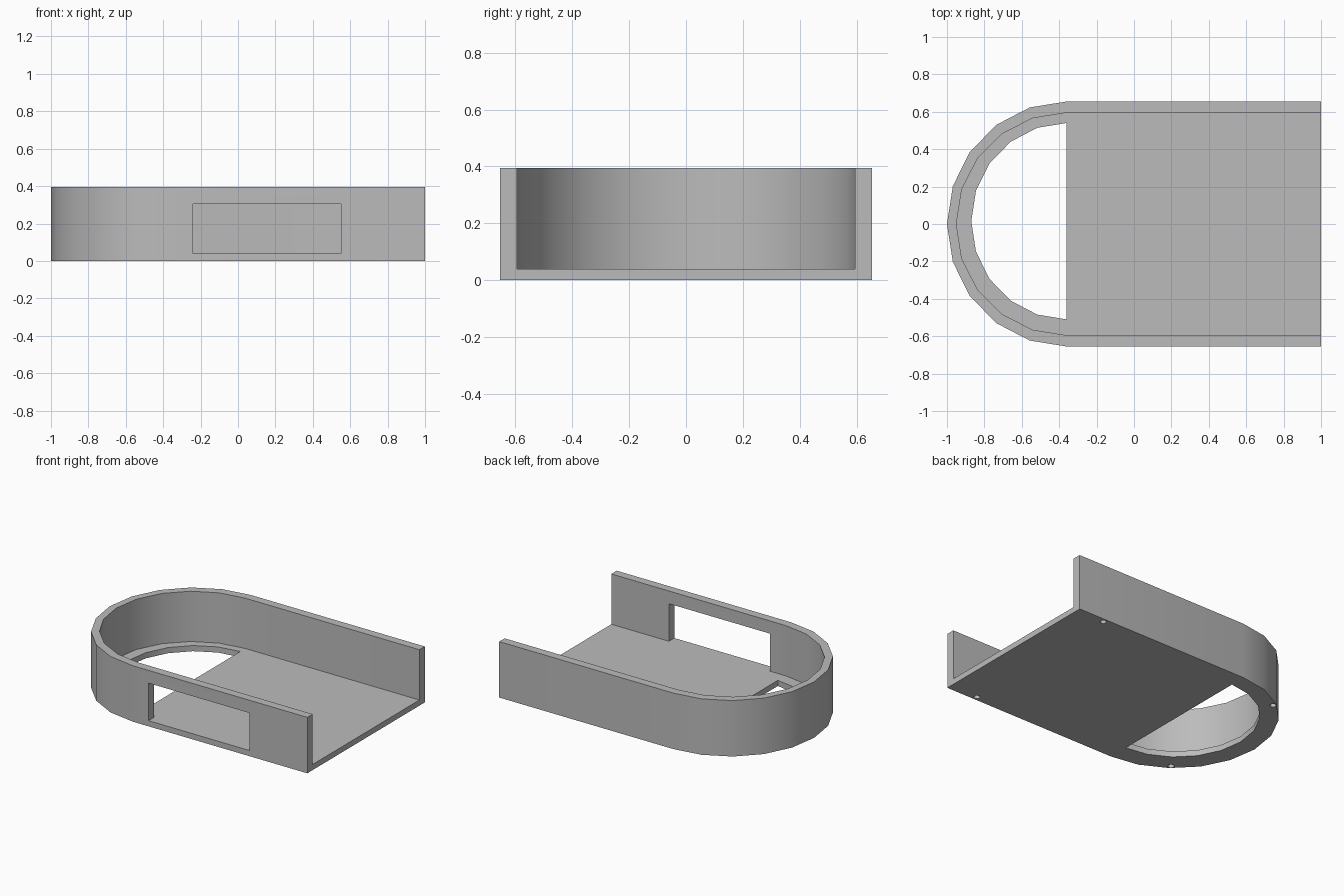
import bpy, bmesh
from math import cos, sin, pi, radians

cube = bpy.data.objects.get("Cube")
if cube:
    bpy.data.objects.remove(cube, do_unlink=True)

BEND_X, FLOOR, HEIGHT = -0.36, 0.04, 0.395

grey = bpy.data.materials.new("plain grey")
grey.use_nodes = True
COLOUR = (0.5, 0.5, 0.5, 1)
grey.diffuse_color = COLOUR
grey.node_tree.nodes["Principled BSDF"].inputs["Base Color"].default_value = COLOUR


def prism(name, outline, z0, z1):
    """Extrude a flat outline from z0 up to z1."""
    bm = bmesh.new()
    face = bm.faces.new([bm.verts.new((x, y, z0)) for x, y in outline])
    top = bmesh.ops.extrude_face_region(bm, geom=[face])["geom"]
    verts = [v for v in top if isinstance(v, bmesh.types.BMVert)]
    bmesh.ops.translate(bm, verts=verts, vec=(0, 0, z1 - z0))
    bmesh.ops.recalc_face_normals(bm, faces=bm.faces)
    mesh = bpy.data.meshes.new(name)
    bm.to_mesh(mesh)
    bm.free()
    mesh.materials.append(grey)
    obj = bpy.data.objects.new(name, mesh)
    bpy.context.collection.objects.link(obj)
    return obj


def half_round(rx, ry, cy=0.0, steps=10):
    """Ten-sided half ring bulging towards -x."""
    angles = [pi / 2 + pi * i / steps for i in range(steps + 1)]
    return [(BEND_X + rx * cos(a), cy + ry * sin(a)) for a in angles]


def u_shape(rx, ry, end_x):
    return half_round(rx, ry) + [(end_x, -ry), (end_x, ry)]


def circle(cx, cy, r, sides=16):
    return [(cx + r * cos(2 * pi * i / sides), cy + r * sin(2 * pi * i / sides))
            for i in range(sides)]


# Solid body, then everything that is cut out of it
tray = prism("open_tray", u_shape(0.64, 0.655, 1.0), 0, HEIGHT)
cutters = [
    prism("cavity_cutter", u_shape(0.59, 0.595, 1.2), FLOOR, 0.6),
    prism("floor_opening_cutter", half_round(0.51, 0.525, 0.015), -0.1, 0.2),
    prism("side_window_cutter",
          [(-0.24, -0.8), (0.55, -0.8), (0.55, -0.5), (-0.24, -0.5)], FLOOR, 0.305),
]
# Blind screw holes in the underside of the wall
for side in (-1, 1):
    for x, y in ((0.78, 0.625), (-0.73, 0.505)):
        cutters.append(prism("screw_hole_cutter", circle(x, side * y, 0.02), -0.1, 0.2))

bpy.context.view_layer.objects.active = tray
for cutter in cutters:
    cutter.hide_render = True
    cut = tray.modifiers.new("cut", "BOOLEAN")
    cut.operation = "DIFFERENCE"
    cut.solver = "EXACT"
    cut.object = cutter
    bpy.ops.object.modifier_apply(modifier=cut.name)
    bpy.data.objects.remove(cutter, do_unlink=True)

# Smooth bends, sharp corners
bpy.ops.object.select_all(action="DESELECT")
tray.select_set(True)
bpy.ops.object.shade_smooth_by_angle(angle=radians(30))
